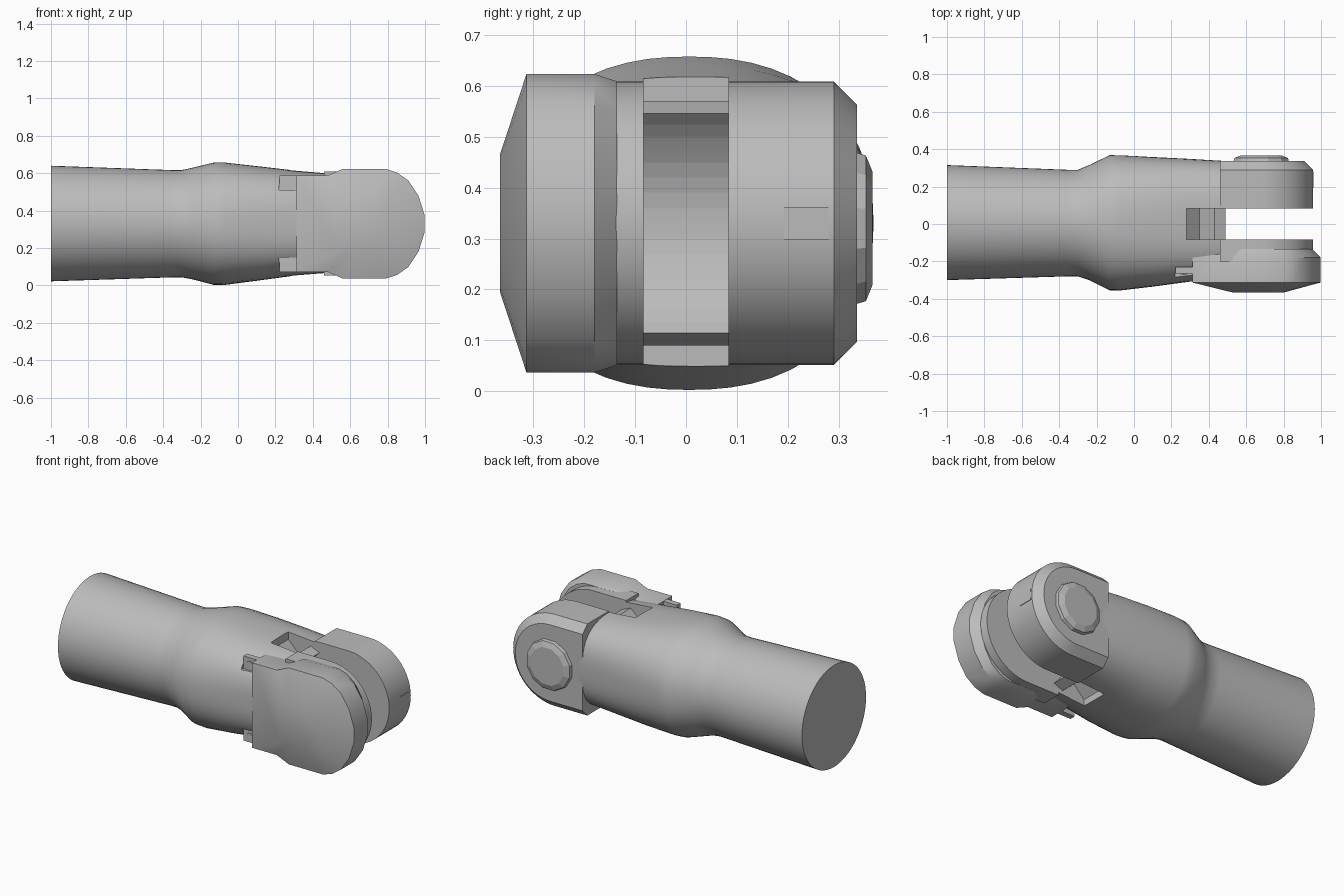
import bpy, bmesh, math

old = bpy.data.objects.get("Cube")
if old:
    bpy.data.objects.remove(old, do_unlink=True)

MID = 0.33  # height of the main axis
SLOT = 0.083

metal = bpy.data.materials.new("plain_grey")
metal.use_nodes = True
metal.diffuse_color = (0.5, 0.5, 0.5, 1)
metal.node_tree.nodes["Principled BSDF"].inputs["Base Color"].default_value = (0.5, 0.5, 0.5, 1)


def loft(name, rings, smooth=30):
    """Skin a list of equal-length point rings and cap both ends."""
    bm = bmesh.new()
    rows = [[bm.verts.new(p) for p in ring] for ring in rings]
    n = len(rows[0])
    for a, b in zip(rows, rows[1:]):
        for i in range(n):
            j = (i + 1) % n
            bm.faces.new((a[i], a[j], b[j], b[i]))
    bm.faces.new(rows[0])
    bm.faces.new(rows[-1])
    bmesh.ops.recalc_face_normals(bm, faces=bm.faces)
    mesh = bpy.data.meshes.new(name)
    bm.to_mesh(mesh)
    bm.free()
    obj = bpy.data.objects.new(name, mesh)
    bpy.context.collection.objects.link(obj)
    mesh.materials.append(metal)
    bpy.ops.object.select_all(action="DESELECT")
    obj.select_set(True)
    bpy.context.view_layer.objects.active = obj
    if smooth:
        bpy.ops.object.shade_smooth_by_angle(angle=math.radians(smooth))
    return obj


def layers(outline_at, steps):
    """Rings in the xz plane, one for every (y, argument) step."""
    return [[(x, y, z) for x, z in outline_at(arg)] for y, arg in steps]


def box(name, x0, x1, y0, y1, z0, z1):
    side = [(x0, z0), (x1, z0), (x1, z1), (x0, z1)]
    return loft(name, layers(lambda _: side, [(y0, 0), (y1, 0)]), 0)


def cut(target, cutter):
    cutter.hide_render = True
    bpy.context.view_layer.objects.active = target
    mod = target.modifiers.new("cut", "BOOLEAN")
    mod.operation = "DIFFERENCE"
    mod.solver = "EXACT"
    mod.object = cutter
    bpy.ops.object.modifier_apply(modifier=mod.name)
    bpy.data.objects.remove(cutter, do_unlink=True)


def disc(cx, cz, r, n):
    return [(cx + r * math.cos(math.tau * (i + 0.5) / n),
             cz + r * math.sin(math.tau * (i + 0.5) / n)) for i in range(n)]


# Tube body: x, low y, high y, low z, high z, squareness
def section(x, y0, y1, z0, z1, power, n=56):
    ring = []
    for i in range(n):
        a = math.tau * i / n
        c, s = math.cos(a), math.sin(a)
        k = (abs(c) ** power + abs(s) ** power) ** (-1 / power)
        ring.append((x, (y0 + y1) / 2 + (y1 - y0) / 2 * c * k,
                     (z0 + z1) / 2 + (z1 - z0) / 2 * s * k))
    return ring


body = loft("tube_body", [section(*s) for s in (
    (-1, -0.30, 0.315, 0.022, 0.64, 2),
    (-0.36, -0.28, 0.29, 0.043, 0.617, 2),
    (-0.30, -0.28, 0.29, 0.043, 0.617, 2),
    (-0.24, -0.30, 0.315, 0.032, 0.63, 2.05),
    (-0.13, -0.355, 0.368, 0.003, 0.657, 2.2),
    (-0.07, -0.355, 0.367, 0.003, 0.657, 2.3),
    (0.1, -0.335, 0.358, 0.025, 0.638, 2.6),
    (0.3, -0.308, 0.348, 0.052, 0.615, 2.9),
    (0.5, -0.29, 0.336, 0.068, 0.598, 3))], 35)

# Open slot with a concave web between the two arms
half = [(1.2, 0.9), (0.28, 0.9), (0.28, 0.57), (0.35, 0.5), (0.43, 0.57), (0.49, 0.545)]
arc = []
for i in range(1, 16):
    a = math.radians(131.5 + 97 * i / 16)
    arc.append((0.68 + 0.287 * math.cos(a), MID + 0.287 * math.sin(a)))
slot = half + arc + [(x, 2 * MID - z) for x, z in reversed(half)]
cut(body, loft("slot_cutter", layers(lambda _: slot, [(-SLOT, 0), (SLOT, 0)]), 0))

# Screw pockets with tabs and hexagonal screws
for name, z0, z1 in (("upper", 0.51, 0.587), ("lower", 0.073, 0.15)):
    cut(body, box("pocket_cutter", 0.22, 0.32, -0.5, -0.262, z0 - 0.03 * (z0 < MID),
                  z1 + 0.03 * (z0 > MID)))
    box(name + "_tab", 0.222, 0.34, -0.265, -0.23, z0, z1)
    hexagon = disc(0.265, (z0 + z1) / 2, 0.02, 6)
    loft(name + "_screw", layers(lambda _: hexagon, [(-0.25, 0), (-0.27, 0)]), 0)
bpy.context.view_layer.objects.active = body
body.select_set(True)
bpy.ops.object.shade_smooth_by_angle(angle=math.radians(30))


# Back arm: rounded end with a chamfered outer rim
def stadium(r, x0=0.46, cx=0.68, n=28):
    pts = [(x0, MID - r), (cx - 0.1, MID - r)]
    for i in range(n + 1):
        a = math.pi * (i / n - 0.5)
        pts.append((cx + r * math.cos(a), MID + r * math.sin(a)))
    return pts + [(cx - 0.1, MID + r), (x0, MID + r)]


loft("back_arm", layers(stadium, [(SLOT, 0.278), (0.29, 0.278), (0.336, 0.232)]))
loft("back_pivot_cap", layers(lambda r: disc(0.68, 0.32, r, 12),
                              [(0.33, 0.155), (0.353, 0.148), (0.366, 0.115)]), 0)
box("end_plate", 0.94, 0.959, 0.192, 0.28, 0.297, 0.362)

# Front arm: inner cheek flaring into the outer cover
loft("front_arm", layers(lambda r: stadium(r, 0.46), [(-SLOT, 0.278), (-0.2, 0.278)]))

lower = [(0.312, 0.072), (0.48, 0.072), (0.56, 0.037), (0.79, 0.037), (0.85, 0.056),
         (0.91, 0.098), (0.965, 0.18), (0.998, 0.285)]
cover = lower + [(x, 2 * MID - z) for x, z in reversed(lower)]


def cover_at(scale):
    sx, sz = scale
    return [(0.67 + (x - 0.67) * sx, MID + (z - MID) * sz) for x, z in cover]


loft("front_cover", layers(cover_at, [(-0.135, (0.87, 0.95)), (-0.18, (1, 1)),
                                      (-0.313, (1, 1)), (-0.365, (0.41, 0.46))]), 28)
